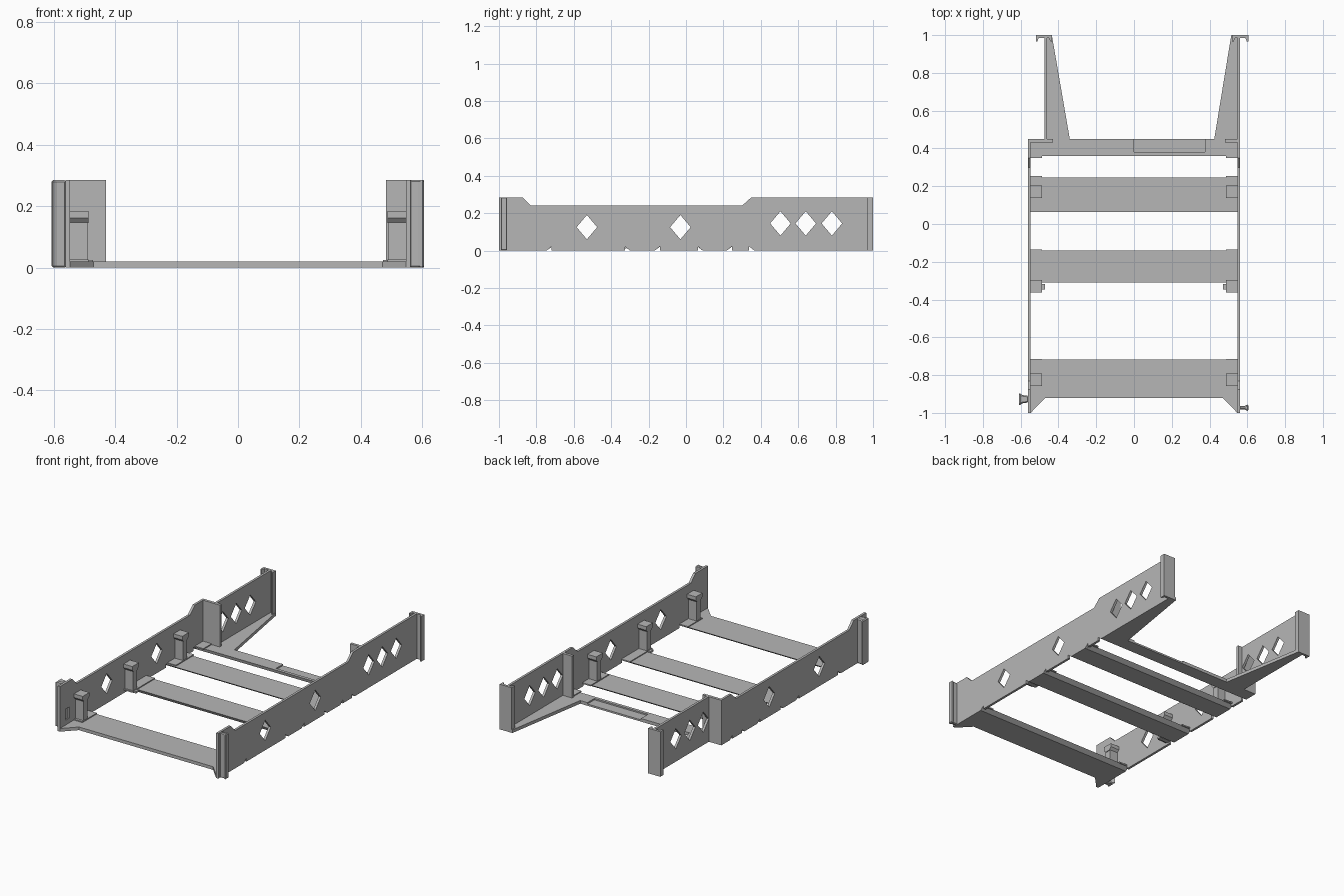
import bpy, bmesh
from mathutils import Vector

old = bpy.data.objects.get("Cube")
if old:
    bpy.data.objects.remove(old, do_unlink=True)

grey = bpy.data.materials.new("plain grey")
grey.use_nodes = True
grey.diffuse_color = (0.47, 0.47, 0.47, 1)
grey.node_tree.nodes["Principled BSDF"].inputs["Base Color"].default_value = (0.47, 0.47, 0.47, 1)

IN, OUT, H, LOW = 0.547, 0.562, 0.285, 0.24   # wall faces and heights
T = 0.02                                      # floor thickness


def prism(name, pts, axis, lo, hi):
    """Extrude a 2D outline along x (points y,z), y (points x,z) or z (points x,y)."""
    def place(p, h):
        v = list(p)
        v.insert("xyz".index(axis), h)
        return Vector(v)
    bm = bmesh.new()
    a = [bm.verts.new(place(p, lo)) for p in pts]
    b = [bm.verts.new(place(p, hi)) for p in pts]
    bm.faces.new(a)
    bm.faces.new(b)
    for i in range(len(a)):
        j = (i + 1) % len(a)
        bm.faces.new((a[i], a[j], b[j], b[i]))
    bmesh.ops.recalc_face_normals(bm, faces=bm.faces)
    mesh = bpy.data.meshes.new(name)
    bm.to_mesh(mesh)
    bm.free()
    mesh.materials.append(grey)
    ob = bpy.data.objects.new(name, mesh)
    bpy.context.collection.objects.link(ob)
    return ob


def box(name, x, y, z):
    x, y = sorted(x), sorted(y)
    return prism(name, [(x[0], y[0]), (x[1], y[0]), (x[1], y[1]), (x[0], y[1])], "z", *z)


def soften(ob):
    mod = ob.modifiers.new("bevel", "BEVEL")
    mod.width = 0.006
    mod.segments = 1


def cut(ob, cutters):
    for c in cutters:
        c.hide_render = True
        mod = ob.modifiers.new("cut", "BOOLEAN")
        mod.operation = "DIFFERENCE"
        mod.solver = "EXACT"
        mod.object = c
    dg = bpy.context.evaluated_depsgraph_get()
    dg.update()
    mesh = bpy.data.meshes.new_from_object(ob.evaluated_get(dg))
    ob.modifiers.clear()
    ob.data = mesh
    for c in cutters:
        bpy.data.objects.remove(c, do_unlink=True)


def diamond(y, z):
    return prism("diamond_cutter", [(y - 0.055, z), (y, z - 0.065), (y + 0.055, z), (y, z + 0.065)],
                 "x", -1, 1)


# Side walls with a lowered middle and undercut notches beside the crossbars
notches = [(-0.745, 1), (-0.30, -1), (-0.167, 1), (0.09, -1), (0.218, 1), (0.365, -1)]


def wall_outline(end):
    pts = [(-1, H), (-1, 0)]
    for y, s in notches:
        n = [(y, 0), (y + s * 0.027, 0.022), (y + s * 0.027, 0)]
        pts += n if s > 0 else n[::-1]
    return pts + [(end, 0), (end, H), (0.35, H), (0.30, LOW), (-0.83, LOW), (-0.875, H)]


front_holes = [-0.53, -0.03]
back_holes = [0.505, 0.64, 0.78]

left_wall = prism("left_wall", wall_outline(1.0), "x", IN, OUT)
cut(left_wall, [diamond(y, 0.125) for y in front_holes] + [diamond(y, 0.145) for y in back_holes])

right_wall = prism("right_wall", wall_outline(0.45), "x", -OUT, -IN)
slot = box("slot_cutter", (-IN - 0.008, -IN + 0.02), (-0.945, -0.905), (0.05, 0.12))
cut(right_wall, [diamond(y, 0.125) for y in front_holes] + [slot])

# Inset rear part of the right wall, and the full height returns
rear_wall = box("right_rear_wall", (-0.475, -0.46), (0.44, 1.0), (0, H))
cut(rear_wall, [diamond(y, 0.145) for y in back_holes])
box("right_return", (-OUT, -0.43), (0.432, 0.45), (0, H))
box("left_return", (0.482, IN), (0.432, 0.45), (0, H))

# Rear connector plates with inward lips
for name, x0, x1 in (("right", -0.52, -0.435), ("left", 0.52, 0.605)):
    plate = prism(name + "_rear_connector",
                  [(x0, 1.0), (x0, 0.967), (x0 + 0.008, 0.967), (x0 + 0.016, 0.985),
                   (x1 - 0.016, 0.985), (x1 - 0.008, 0.967), (x1, 0.967), (x1, 1.0)],
                  "z", 0, H)

# Front connectors on the outer faces
right_front = prism("right_front_connector",
                    [(-OUT + 0.003, -0.91), (-0.595, -0.905), (-0.608, -0.892),
                     (-0.608, -0.963), (-0.595, -0.95), (-OUT + 0.003, -0.945)], "z", 0, H)
left_front = prism("left_front_connector",
                   [(OUT - 0.003, -0.963), (0.59, -0.963), (0.596, -0.956), (0.605, -0.956),
                    (0.605, -0.99), (0.596, -0.99), (0.59, -0.982), (OUT - 0.003, -0.982)],
                   "z", 0, H)
soften(left_front)
soften(right_front)

# Crossbars: undercut long edges
C = 0.027
prism("rear_middle_crossbar", [(0.09, 0), (0.218, 0), (0.218 + C, T), (0.09 - C, T)], "x", -IN, IN)
prism("front_middle_crossbar", [(-0.30, 0), (-0.167, 0), (-0.167 + C, T), (-0.30 - C * 0.4, T)],
      "x", -IN, IN)
prism("front_crossbar", [(-0.92, 0), (-0.745, 0), (-0.745 + C, T), (-0.92, T)], "x", -IN, IN)
rear_bar = prism("rear_crossbar", [(0.365, 0), (0.45, 0), (0.45, T), (0.36, T)], "x", -IN, IN)
cut(rear_bar, [box("recess_cutter", (0, 0.375), (0.38, 0.47), (0.011, 0.1))])

# Floor gussets
prism("right_rear_gusset", [(-0.475, 0.44), (-0.34, 0.45), (-0.435, 1.0), (-0.475, 1.0)], "z", 0, T)
prism("left_rear_gusset", [(IN, 0.44), (0.425, 0.45), (0.515, 1.0), (IN, 1.0)], "z", 0, T)

tabs = [(-0.86, -0.715), (-0.36, -0.135), (0.075, 0.255), (0.35, 0.45)]
posts = [-0.825, -0.33, 0.17]
for side, s in (("left", 1), ("right", -1)):
    prism(side + "_front_gusset", [(s * IN, -1), (s * 0.47, -0.92), (s * IN, -0.92)], "z", 0, T)
    # Thin pads on the crossbar ends
    for a, b in tabs:
        box(side + "_end_pad", (s * 0.487, s * IN), (a, b), (0.018, 0.026))
    box(side + "_foot_clip", (s * 0.472, s * IN), (-0.347, -0.318), (0.012, 0.024))
    # Upright posts with overhanging heads
    for y in posts:
        box(side + "_post", (s * 0.49, s * IN), (y - 0.02, y + 0.02), (0.015, 0.17))
        head = prism(side + "_post_head",
                     [(y - 0.018, 0.145), (y + 0.018, 0.145), (y + 0.033, 0.162), (y + 0.033, 0.185),
                      (y - 0.033, 0.185), (y - 0.033, 0.162)],
                     "x", min(s * 0.486, s * IN), max(s * 0.486, s * IN))
